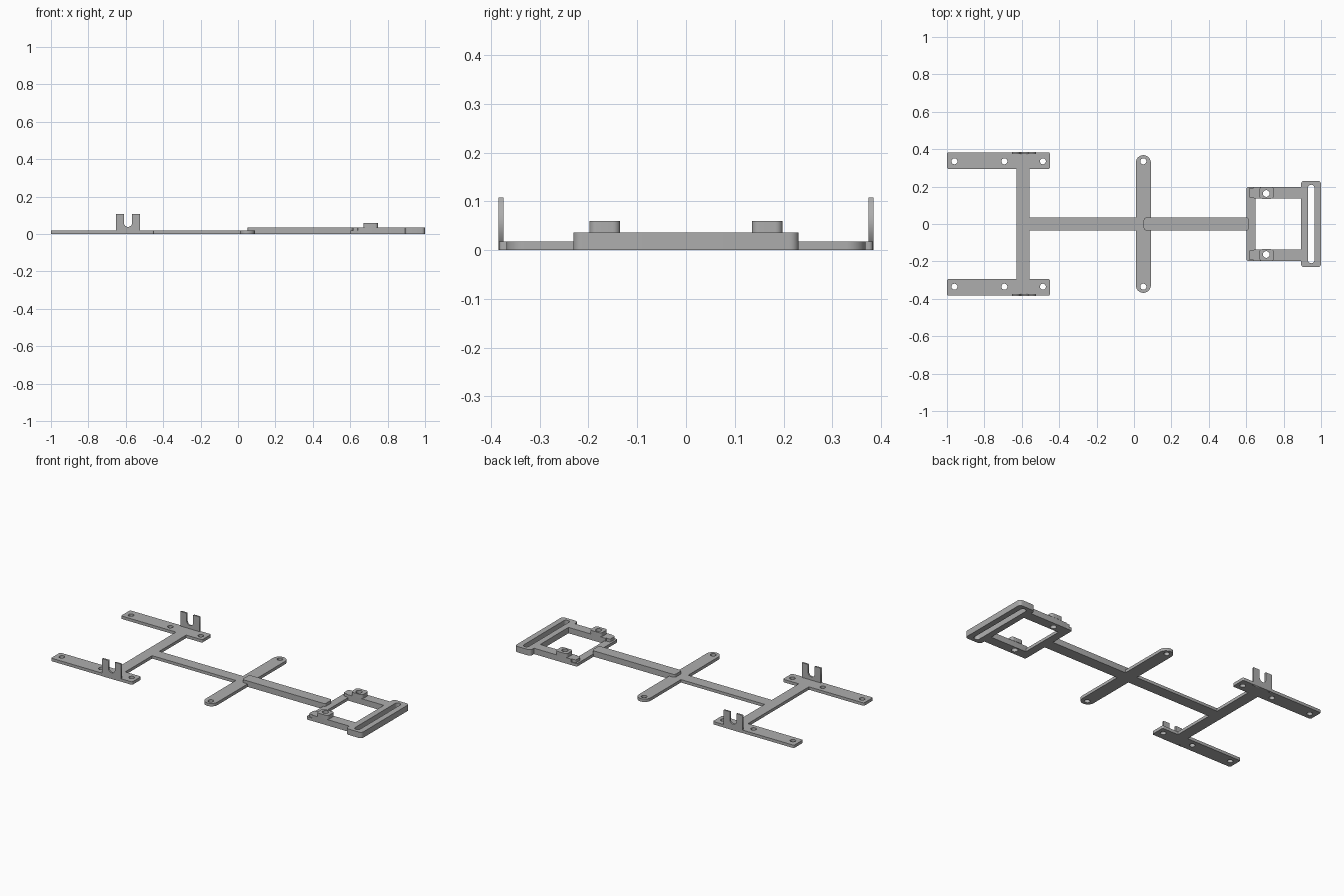
import bpy
from math import sin, cos, pi
from mathutils import Matrix

cube = bpy.data.objects.get("Cube")
if cube:
    bpy.data.objects.remove(cube)

grey = bpy.data.materials.new("plain_grey")
grey.use_nodes = True
colour = (0.42, 0.42, 0.42, 1)
grey.diffuse_color = colour
grey.node_tree.nodes["Principled BSDF"].inputs["Base Color"].default_value = colour

THIN, THICK = 0.018, 0.036


def circle(x, y, r=0.016, n=24):
    return [(x + r * cos(2 * pi * i / n), y + r * sin(2 * pi * i / n)) for i in range(n)]


def rect(x0, x1, y0, y1, r=0.008, n=6):
    """Rounded rectangle outline."""
    pts = []
    corners = [(x1 - r, y1 - r), (x0 + r, y1 - r), (x0 + r, y0 + r), (x1 - r, y0 + r)]
    for k, (cx, cy) in enumerate(corners):
        for i in range(n + 1):
            a = pi / 2 * (k + i / n)
            pts.append((cx + r * cos(a), cy + r * sin(a)))
    return pts


def plate(name, loops, z0, z1, matrix=Matrix()):
    """Extrude an outline; any further loops become holes."""
    curve = bpy.data.curves.new(name, "CURVE")
    curve.dimensions = "2D"
    curve.fill_mode = "BOTH"
    curve.extrude = (z1 - z0) / 2
    for loop in loops:
        s = curve.splines.new("POLY")
        s.points.add(len(loop) - 1)
        for p, (x, y) in zip(s.points, loop):
            p.co = (x, y, 0, 1)
        s.use_cyclic_u = True
    temp = bpy.data.objects.new(name + "_outline", curve)
    bpy.context.collection.objects.link(temp)
    deps = bpy.context.evaluated_depsgraph_get()
    mesh = bpy.data.meshes.new_from_object(temp.evaluated_get(deps))
    bpy.data.objects.remove(temp)
    mesh.transform(matrix @ Matrix.Translation((0, 0, (z0 + z1) / 2)))
    mesh.materials.clear()
    mesh.materials.append(grey)
    obj = bpy.data.objects.new(name, mesh)
    bpy.context.collection.objects.link(obj)
    return obj


# Long spine, crossbar and centre arm
plate("crossbar", [rect(-0.627, -0.558, -0.3, 0.3, 0.002)], 0, THIN)
plate("thin_spine", [rect(-0.56, 0.03, -0.035, 0.035, 0.002)], 0, THIN)
plate("centre_arm", [rect(0.01, 0.09, -0.368, 0.368, 0.0399, 10),
                     circle(0.05, 0.335), circle(0.05, -0.335)], 0, THIN)
plate("thick_spine", [rect(0.052, 0.615, -0.035, 0.035, 0.015)], 0, THICK)

# Open frame: low front bar and slotted end bar
plate("frame_front_bar", [rect(0.602, 0.65, -0.197, 0.197)], 0, THIN)
plate("frame_end_bar", [rect(0.893, 1.0, -0.231, 0.231, 0.018),
                        rect(0.93, 0.965, -0.21, 0.21, 0.017)], 0, THICK)

# U-shaped fork profile, drawn in x and z
arc = [(-0.588 + 0.022 * cos(a), 0.06 + 0.022 * sin(a))
       for a in [-pi * i / 12 for i in range(13)]]
fork = [(-0.652, 0), (-0.524, 0), (-0.524, 0.108), (-0.566, 0.108)] + arc + \
       [(-0.61, 0.108), (-0.652, 0.108)]
upright = Matrix.Rotation(pi / 2, 4, "X")

for side, s in (("left", 1), ("right", -1)):
    def span(a, b):
        return sorted((s * a, s * b))

    # Mounting foot with three holes
    plate("foot_" + side, [rect(-1.0, -0.45, *span(0.295, 0.383))] +
          [circle(x, s * 0.335) for x in (-0.96, -0.693, -0.487)], 0, THIN)
    # Thin upright fork on the outer edge of the foot
    near, far = span(-0.374, -0.384)
    plate("fork_" + side, [fork], near, far, upright)
    # Frame side rail, corner pad and raised lug
    hole = circle(0.707, s * 0.163, 0.018)
    plate("frame_rail_" + side, [rect(0.64, 0.9, *span(0.137, 0.197), 0.002), hole], 0, THICK)
    plate("corner_pad_" + side, [rect(0.614, 0.66, *span(0.142, 0.192))], THIN, THICK)
    plate("lug_" + side, [rect(0.67, 0.748, *span(0.135, 0.198), 0.015), hole], THICK, 0.06)
